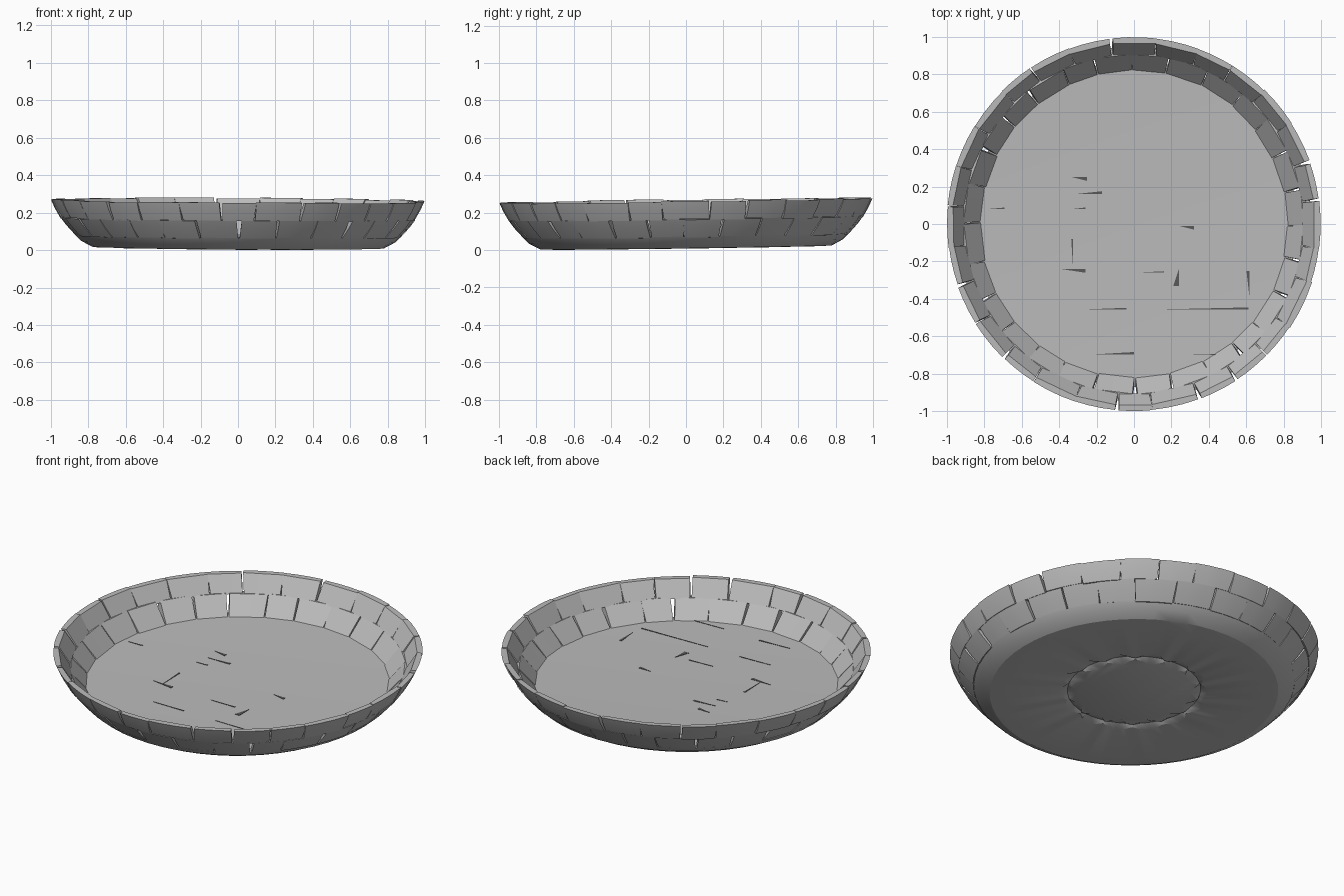
import bpy, bmesh, math, random
from math import sin, cos, pi, tau

random.seed(4)
if "Cube" in bpy.data.objects:
    bpy.data.objects.remove(bpy.data.objects["Cube"])


def material(name, v):
    m = bpy.data.materials.new(name)
    m.use_nodes = True
    m.diffuse_color = (v, v, v, 1)
    m.node_tree.nodes["Principled BSDF"].inputs["Base Color"].default_value = (v, v, v, 1)
    return m


stone = material("grey stone", 0.5)
dark = material("dark crack", 0.1)


def finish(bm, name, mat, angle=30):
    # The whole dish leans very slightly toward its front
    for v in bm.verts:
        v.co.z += 0.014 * v.co.y - 0.006 * v.co.x
    bmesh.ops.recalc_face_normals(bm, faces=bm.faces)
    me = bpy.data.meshes.new(name)
    bm.to_mesh(me)
    bm.free()
    ob = bpy.data.objects.new(name, me)
    bpy.context.collection.objects.link(ob)
    me.materials.append(mat)
    bpy.ops.object.select_all(action='DESELECT')
    ob.select_set(True)
    bpy.context.view_layer.objects.active = ob
    bpy.ops.object.shade_smooth_by_angle(angle=math.radians(angle))
    return ob


def wall_tile(bm, start, end, section):
    """One curved block; section starts with its two straight inner corners."""
    steps = 3
    shrink = random.uniform(0, 0.006)
    lean = [random.uniform(-0.12, 0.12) for _ in range(2)]
    lift = random.uniform(-0.004, 0.003)
    z0 = section[0][1]
    rings = []
    for k in range(steps + 1):
        t = k / steps
        ring = []
        for i, (r, z) in enumerate(section):
            # Slanted side seams, varied for each block
            a0 = start + 0.004 + lean[0] * (z - z0)
            a1 = end - 0.004 + lean[1] * (z - z0)
            r -= shrink
            if i < 2:
                x = r * (cos(a0) * (1 - t) + cos(a1) * t)
                y = r * (sin(a0) * (1 - t) + sin(a1) * t)
            else:
                a = a0 + (a1 - a0) * t
                x, y = r * cos(a), r * sin(a)
            ring.append(bm.verts.new((x, y, z + lift)))
        rings.append(ring)
    n = len(section)
    for a, b in zip(rings, rings[1:]):
        for i in range(n):
            j = (i + 1) % n
            bm.faces.new((a[i], a[j], b[j], b[i]))
    bm.faces.new(rings[0])
    bm.faces.new(rings[-1])


# Two staggered courses of wall blocks
COUNT = 28
courses = {
    "lower_wall": [(0.82, 0.072), (0.91, 0.175), (0.95, 0.17), (0.92, 0.13), (0.87, 0.075)],
    "upper_wall": [(0.91, 0.171), (0.972, 0.265), (1.0, 0.265), (0.98, 0.22), (0.95, 0.168)],
}
for row, (name, section) in enumerate(courses.items()):
    bm = bmesh.new()
    cuts = [(i + row / 2 + random.uniform(-0.1, 0.1)) * tau / COUNT for i in range(COUNT)]
    cuts.append(cuts[0] + tau)
    for a, b in zip(cuts, cuts[1:]):
        wall_tile(bm, a, b, section)
    finish(bm, name, stone)

# Base: floor, curved lower edge and ragged shallow ring cut under the centre
SIDES = 56
profile = [(0.83, 0.075), (0.87, 0.077), (0.838, 0.045), (0.78, 0.014), (0.74, 0.012),
           (0.41, 0.012), (0.36, 0.028), (0.31, 0.012)]
ragged = {4: 0.035, 5: 0.025, 7: -0.025}
bm = bmesh.new()
rings = []
for k, (r, z) in enumerate(profile):
    ring = []
    for i in range(SIDES):
        a = tau * i / SIDES
        rr = r - ragged.get(k, 0) * (abs(i % 4 - 2) - random.uniform(0, 0.8))
        ring.append(bm.verts.new((min(rr, 0.87) * cos(a), min(rr, 0.87) * sin(a), z)))
    rings.append(ring)
for a, b in zip(rings, rings[1:]):
    for i in range(SIDES):
        j = (i + 1) % SIDES
        bm.faces.new((a[i], a[j], b[j], b[i]))
bm.faces.new(rings[0])
bm.faces.new(rings[-1])
finish(bm, "base", stone, 25)

# Sliver cracks in the floor: start x, start y, length along x, length along y
slivers = [(-0.33, 0.25, 0.08, -0.02), (-0.31, 0.16, 0.14, 0.015), (0.24, -0.01, 0.08, -0.02),
           (-0.39, -0.24, 0.13, -0.02), (-0.335, -0.08, 0.01, -0.16), (0, -0.26, 0.16, 0.008),
           (0.21, -0.33, 0.03, 0.09), (0.6, -0.25, 0.015, -0.13), (-0.24, -0.455, 0.2, 0.008),
           (0.17, -0.455, 0.44, 0.01), (-0.2, -0.695, 0.2, 0.012), (0.24, -0.7, 0.2, 0.006),
           (-0.78, 0.08, 0.09, 0.008), (-0.33, 0.08, 0.07, 0.008)]
bm = bmesh.new()
for x, y, dx, dy in slivers:
    pts = [(x, y), (x + dx, y), (x + dx, y + dy)]
    low = [bm.verts.new((px, py, 0.073)) for px, py in pts]
    top = [bm.verts.new((px, py, 0.077)) for px, py in pts]
    bm.faces.new(low)
    bm.faces.new(top)
    for i in range(3):
        j = (i + 1) % 3
        bm.faces.new((low[i], low[j], top[j], top[i]))
finish(bm, "floor_cracks", dark)
